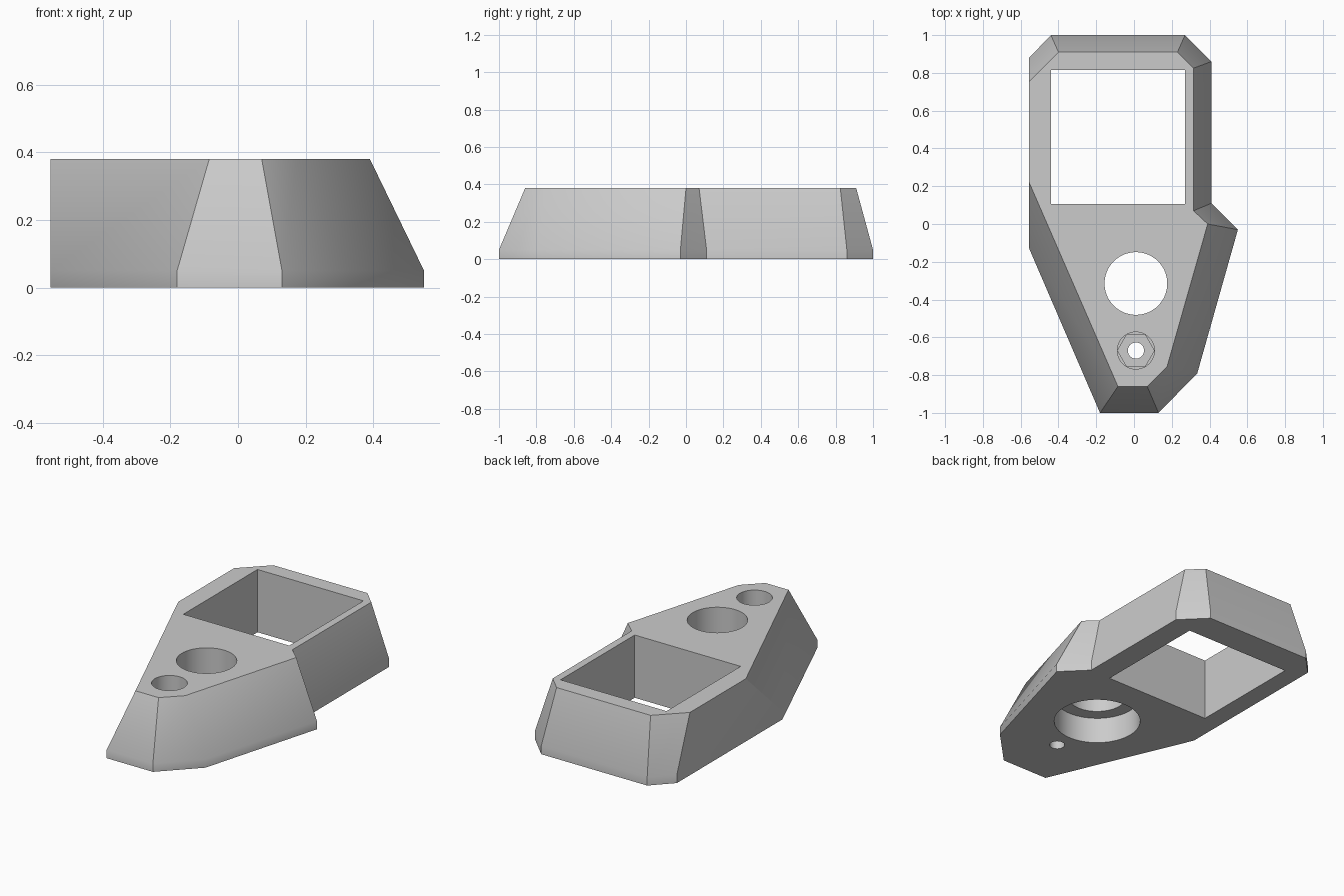
import bpy, bmesh
from math import radians

cube = bpy.data.objects.get("Cube")
if cube:
    bpy.data.objects.remove(cube, do_unlink=True)

HEIGHT, SKIRT = 0.38, 0.05

grey = bpy.data.materials.new("plain grey")
grey.use_nodes = True
grey.diffuse_color = (0.6, 0.6, 0.6, 1)
grey.node_tree.nodes["Principled BSDF"].inputs["Base Color"].default_value = (0.6, 0.6, 0.6, 1)


def loft(name, sections):
    """Solid through matching outlines, given as (z, points) from the bottom up."""
    bm = bmesh.new()
    rings = [[bm.verts.new((x, y, z)) for x, y in pts] for z, pts in sections]
    n = len(rings[0])
    for low, high in zip(rings, rings[1:]):
        for i in range(n):
            j = (i + 1) % n
            bm.faces.new((low[i], low[j], high[j], high[i]))
    bm.faces.new(rings[0][::-1])
    bm.faces.new(rings[-1])
    mesh = bpy.data.meshes.new(name)
    bm.to_mesh(mesh)
    bm.free()
    obj = bpy.data.objects.new(name, mesh)
    bpy.context.collection.objects.link(obj)
    mesh.materials.append(grey)
    return obj


def cut(body, cutter):
    """Subtract a cutter from the body, then discard it."""
    cutter.hide_render = True
    mod = body.modifiers.new("cut", "BOOLEAN")
    mod.operation, mod.solver, mod.object = "DIFFERENCE", "EXACT", cutter
    bpy.context.view_layer.objects.active = body
    bpy.ops.object.modifier_apply(modifier=mod.name)
    bpy.data.objects.remove(cutter, do_unlink=True)


def bore(body, y, radius, z0, z1, sides=64):
    bpy.ops.mesh.primitive_cylinder_add(
        vertices=sides, radius=radius, depth=z1 - z0,
        location=(0.01, y, (z0 + z1) / 2),
        rotation=(0, 0, radians(90) if sides == 6 else 0))
    cutter = bpy.context.object
    cutter.data.materials.append(grey)
    cut(body, cutter)


# Body: short vertical skirt, then sloped sides with one upright flat side
base = [(-0.18, -1), (0.13, -1), (0.335, -0.79), (0.55, -0.03), (0.41, 0.11),
        (0.41, 0.86), (0.27, 1), (-0.44, 1), (-0.555, 0.88), (-0.555, -0.13)]
top = [(-0.085, -0.86), (0.07, -0.86), (0.175, -0.755), (0.39, 0), (0.315, 0.07),
       (0.315, 0.825), (0.23, 0.91), (-0.4, 0.91), (-0.555, 0.755), (-0.555, 0.22)]
body = loft("bracket_body", [(0, base), (SKIRT, base), (HEIGHT, top)])

# Square window
square = [(-0.44, 0.105), (0.27, 0.105), (0.27, 0.815), (-0.44, 0.815)]
cut(body, loft("window_cutter", [(-0.1, square), (0.5, square)]))

# Large hole with a wider counterbore underneath
bore(body, -0.315, 0.166, -0.1, 0.5)
bore(body, -0.315, 0.245, -0.1, 0.16)

# Bolt hole, hexagonal nut seat and round access well
bore(body, -0.67, 0.043, -0.1, 0.5, 32)
bore(body, -0.67, 0.097, 0.08, 0.3, 6)
bore(body, -0.67, 0.098, 0.16, 0.5, 48)

bpy.ops.object.select_all(action="DESELECT")
body.select_set(True)
bpy.context.view_layer.objects.active = body
bpy.ops.object.shade_smooth_by_angle(angle=radians(30))
